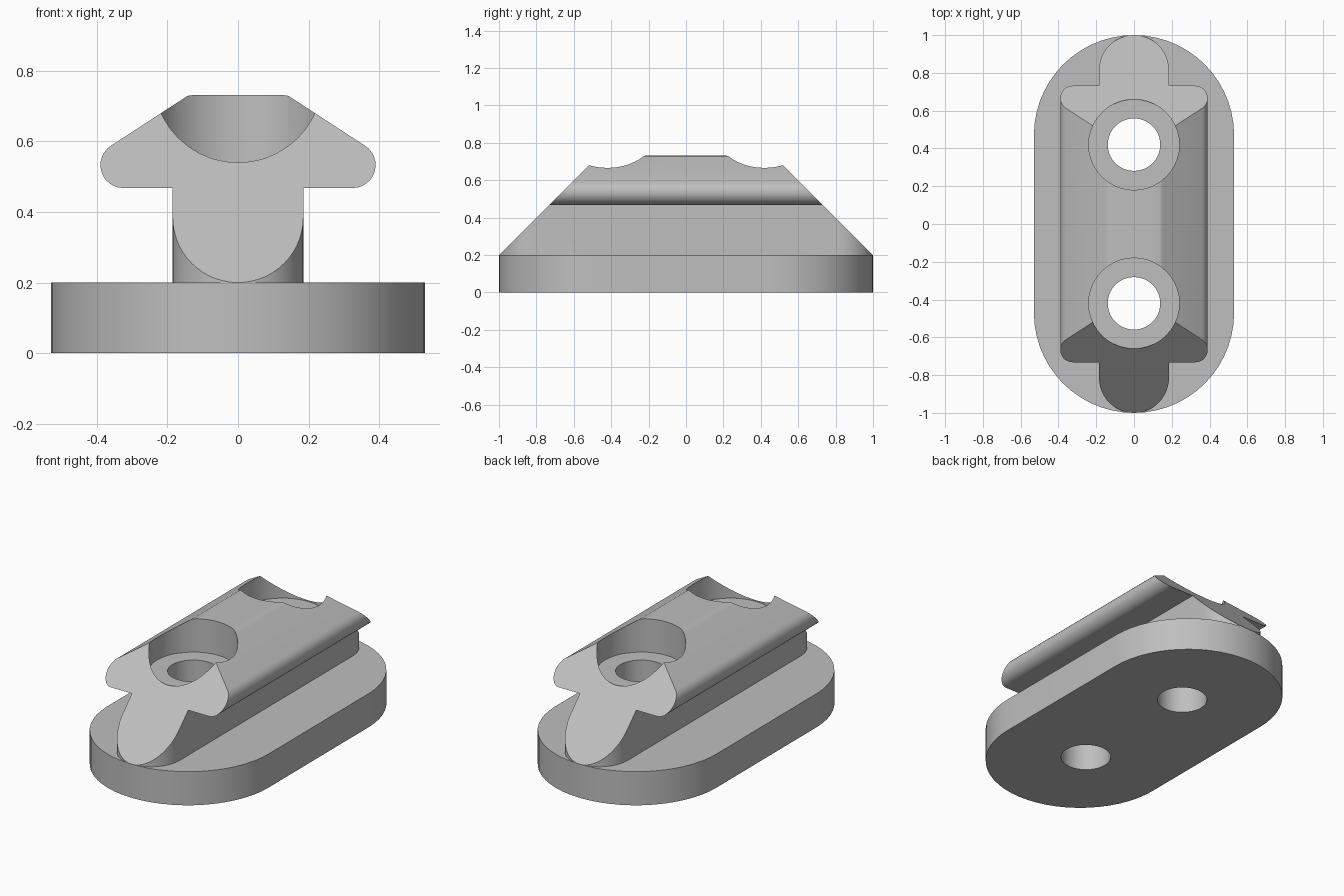
import bpy, bmesh
from math import sin, cos, pi, radians

cube = bpy.data.objects.get("Cube")
if cube:
    bpy.data.objects.remove(cube, do_unlink=True)

grey = bpy.data.materials.new("plain grey")
grey.use_nodes = True
grey.diffuse_color = (0.52, 0.52, 0.52, 1)
grey.node_tree.nodes["Principled BSDF"].inputs["Base Color"].default_value = (0.52, 0.52, 0.52, 1)


def prism(name, profile, place, start, end):
    """Extrude a 2D profile; place(u, v, depth) gives the 3D position."""
    bm = bmesh.new()
    rings = [[bm.verts.new(place(u, v, d)) for u, v in profile] for d in (start, end)]
    n = len(profile)
    for ring in rings:
        bm.faces.new(ring)
    for i in range(n):
        j = (i + 1) % n
        bm.faces.new((rings[0][i], rings[0][j], rings[1][j], rings[1][i]))
    bmesh.ops.recalc_face_normals(bm, faces=bm.faces)
    mesh = bpy.data.meshes.new(name)
    bm.to_mesh(mesh)
    bm.free()
    mesh.materials.append(grey)
    ob = bpy.data.objects.new(name, mesh)
    bpy.context.collection.objects.link(ob)
    return ob


def arc(cu, cv, r, a0, a1, steps):
    angles = [radians(a0 + (a1 - a0) * i / steps) for i in range(steps + 1)]
    return [(cu + r * cos(a), cv + r * sin(a)) for a in angles]


def stadium(r):
    c = 1 - r
    return arc(0, c, r, 0, 180, 28) + arc(0, -c, r, 180, 360, 28)


def combine(target, tool, operation):
    """Apply a boolean and discard its tool."""
    mod = target.modifiers.new("boolean", 'BOOLEAN')
    mod.operation = operation
    mod.solver = 'EXACT'
    mod.object = tool
    bpy.context.view_layer.objects.active = target
    bpy.ops.object.modifier_apply(modifier=mod.name)
    bpy.data.objects.remove(tool, do_unlink=True)


def upright(u, v, d):
    return (u, v, d)


def lengthwise(u, v, d):
    return (u, d, v)


def crosswise(u, v, d):
    return (d, u, v)


# Base plate and the narrow stem on it
base = prism("base_plate", stadium(0.53), upright, 0, 0.2)
rail = prism("clamp_rail", stadium(0.185), upright, 0.2, 0.6)

# Mushroom-shaped head with rounded lips and a bevelled top
half = arc(0.325, 0.533, 0.065, -90, 57, 12) + [(0.157, 0.72), (0.143, 0.729), (0.125, 0.732)]
head = prism("rail_head", half + [(-x, z) for x, z in reversed(half)], lengthwise, -1.1, 1.1)
combine(rail, head, 'UNION')

for side in (-1, 1):
    # Slanted end
    wedge = [(side * 1.3, -0.1), (side * 1.3, 1.0), (side * 0.2, 1.0)]
    combine(rail, prism("end_cutter", wedge, crosswise, -0.7, 0.7), 'DIFFERENCE')
    # Counterbored screw hole
    y = side * 0.42
    bore = arc(0, y, 0.24, 0, 351, 39)
    hole = arc(0, y, 0.139, 0, 351, 39)
    combine(rail, prism("bore_cutter", bore, upright, 0.533, 1), 'DIFFERENCE')
    for part in (rail, base):
        combine(part, prism("hole_cutter", hole, upright, -0.2, 1), 'DIFFERENCE')

# Smooth curves, sharp edges
bpy.ops.object.select_all(action='DESELECT')
for part in (base, rail):
    part.select_set(True)
    bpy.context.view_layer.objects.active = part
bpy.ops.object.shade_smooth_by_angle(angle=radians(30))
